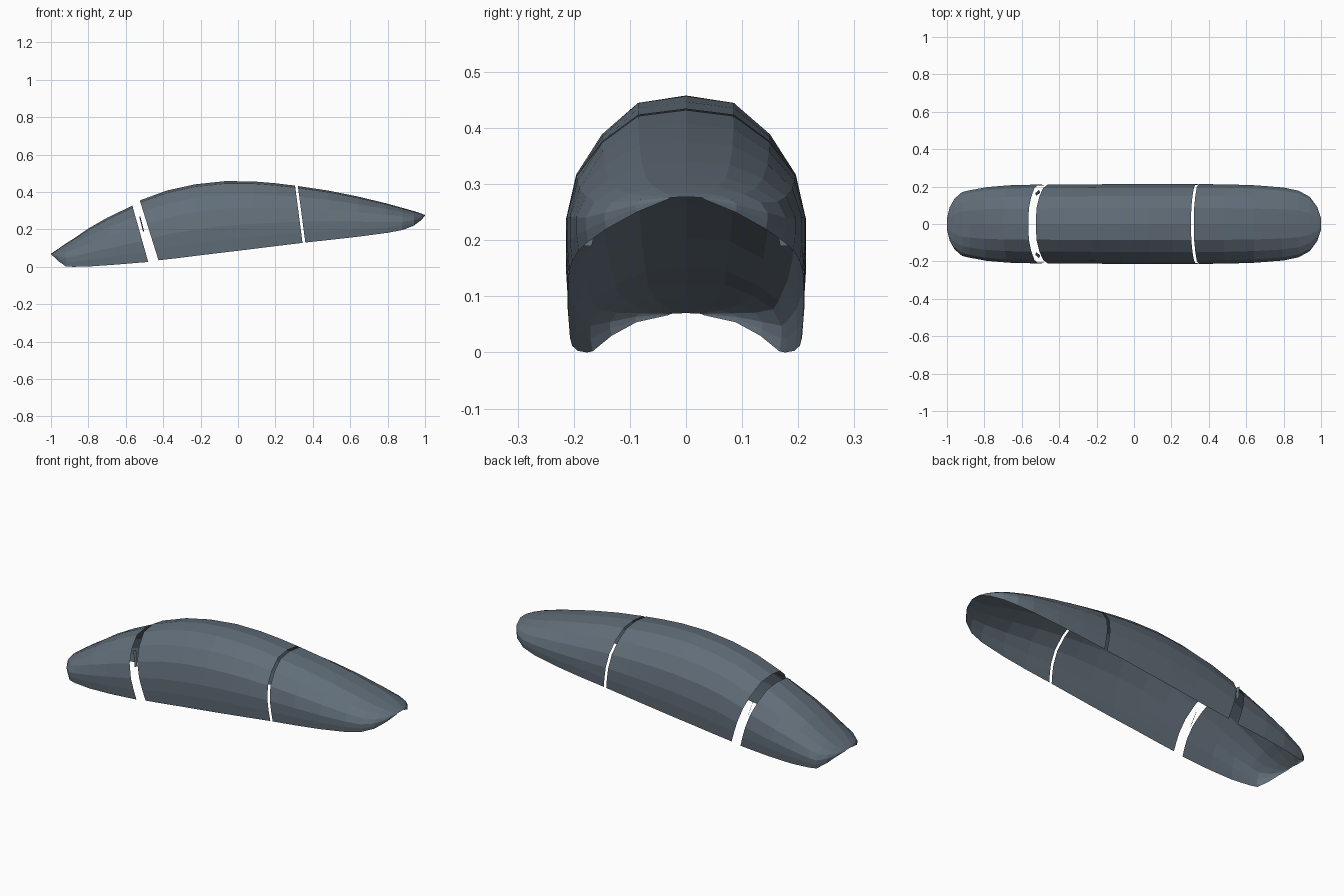
import bpy

default_cube = bpy.data.objects.get("Cube")
if default_cube:
    bpy.data.objects.remove(default_cube, do_unlink=True)

# One tinted glass colour for the whole canopy
glass = bpy.data.materials.new("slate_blue_glass")
glass.use_nodes = True
glass_colour = (0.12, 0.155, 0.19, 1)
glass.diffuse_color = glass_colour
glass.node_tree.nodes["Principled BSDF"].inputs["Base Color"].default_value = glass_colour

# Half of the arch, from side edge to crown: (width fraction, height fraction)
HALF_ARCH = [(0.98, 0), (1, 0.18), (1, 0.37), (0.915, 0.61), (0.7, 0.81), (0.4, 0.965)]
ARCH = HALF_ARCH + [(0, 1)] + [(-across, up) for across, up in reversed(HALF_ARCH)]


def make_object(name, vertices, faces):
    mesh = bpy.data.meshes.new(name)
    mesh.from_pydata(vertices, [], faces)
    mesh.materials.append(glass)
    mesh.update()
    part = bpy.data.objects.new(name, mesh)
    bpy.context.scene.collection.objects.link(part)
    return part


def arch_ring(station):
    """Arch leaning from its base point to its crown point."""
    base_x, base_z, crown_x, crown_z, half_width = station
    return [(base_x + (crown_x - base_x) * up,
             half_width * across,
             base_z + (crown_z - base_z) * up) for across, up in ARCH]


def make_panel(name, stations):
    """Open shell lofted through the arches."""
    count = len(ARCH)
    vertices = [point for station in stations for point in arch_ring(station)]
    faces = []
    for row in range(len(stations) - 1):
        for column in range(count - 1):
            start = row * count + column
            faces.append((start, start + count, start + count + 1, start + 1))
    return make_object(name, vertices, faces)


# Each station: base x, base z, crown x, crown z, half width
make_panel("windshield", [
    (-1, 0.067, -1, 0.07, 0.03),
    (-0.985, 0.054, -0.985, 0.08, 0.09),
    (-0.96, 0.03, -0.96, 0.097, 0.135),
    (-0.92, 0.002, -0.92, 0.125, 0.17),
    (-0.88, 0, -0.88, 0.15, 0.18),
    (-0.78, 0.003, -0.8, 0.205, 0.197),
    (-0.65, 0.012, -0.7, 0.262, 0.207),
    (-0.48, 0.026, -0.565, 0.327, 0.211),
])

make_panel("main_canopy", [
    (-0.425, 0.035, -0.525, 0.355, 0.21),
    (-0.32, 0.047, -0.38, 0.408, 0.211),
    (-0.2, 0.062, -0.23, 0.441, 0.212),
    (-0.05, 0.08, -0.07, 0.458, 0.214),
    (0.1, 0.098, 0.08, 0.457, 0.214),
    (0.22, 0.113, 0.2, 0.447, 0.214),
    (0.345, 0.128, 0.305, 0.434, 0.213),
])

make_panel("rear_canopy", [
    (0.36, 0.13, 0.32, 0.432, 0.213),
    (0.5, 0.145, 0.48, 0.408, 0.212),
    (0.65, 0.162, 0.64, 0.376, 0.207),
    (0.8, 0.182, 0.79, 0.34, 0.195),
    (0.88, 0.197, 0.88, 0.315, 0.178),
    (0.94, 0.22, 0.94, 0.298, 0.145),
    (0.98, 0.25, 0.98, 0.285, 0.09),
    (1, 0.274, 1, 0.277, 0.03),
])

# Slim clips inside the front gap
for side_name, side in (("left", 1), ("right", -1)):
    clip_name = "gap_clip_" + ("back" if side > 0 else "front")
    make_object(clip_name, [
        (-0.508, side * 0.182, 0.19),
        (-0.502, side * 0.168, 0.19),
        (-0.522, side * 0.15, 0.27),
        (-0.528, side * 0.165, 0.27),
    ], [(0, 1, 2, 3)])
